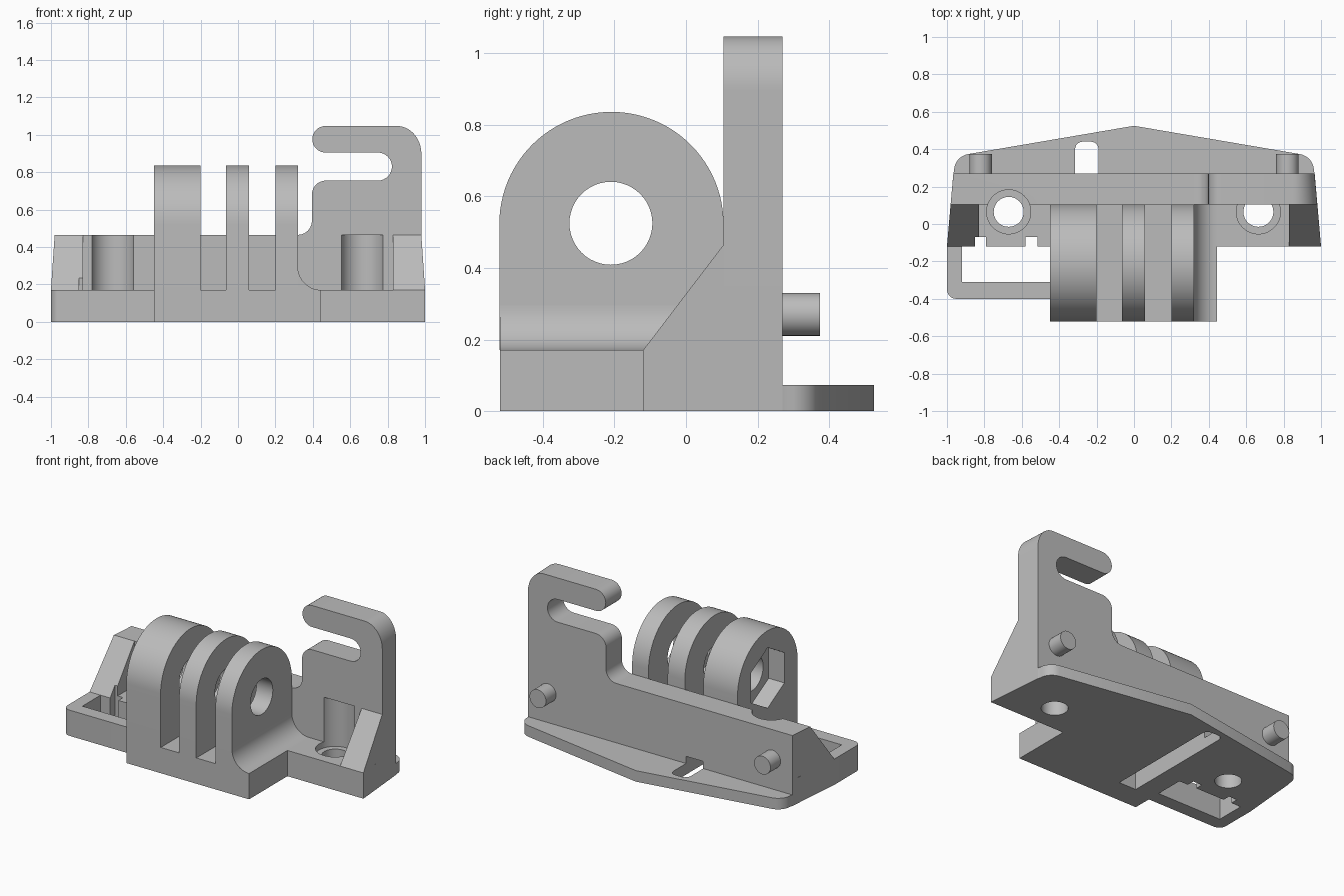
import bpy, bmesh
from math import radians, cos, sin
from mathutils import Vector

if "Cube" in bpy.data.objects:
    bpy.data.objects.remove(bpy.data.objects["Cube"], do_unlink=True)

GREY = (0.5, 0.5, 0.5, 1)
mat = bpy.data.materials.new("plain grey")
mat.use_nodes = True
mat.diffuse_color = GREY
mat.node_tree.nodes["Principled BSDF"].inputs["Base Color"].default_value = GREY


def arc(cx, cy, r, start, end, n=16):
    """Points on a circular arc, angles in degrees."""
    angles = [radians(start + (end - start) * i / n) for i in range(n + 1)]
    return [(cx + r * cos(a), cy + r * sin(a)) for a in angles]


def circle(cx, cy, r, n=48, turn=0):
    return arc(cx, cy, r, turn, turn + 360, n)[:-1]


def box(x0, x1, y0, y1):
    return [(x0, y0), (x1, y0), (x1, y1), (x0, y1)]


def prism(name, outline, axis, lo, hi):
    """Extrude a 2D outline along one axis."""
    place = {"x": lambda a, b, h: (h, a, b),
             "y": lambda a, b, h: (a, h, b),
             "z": lambda a, b, h: (a, b, h)}[axis]
    bm = bmesh.new()
    face = bm.faces.new([bm.verts.new(place(a, b, lo)) for a, b in outline])
    top = bmesh.ops.extrude_face_region(bm, geom=[face])["geom"]
    bmesh.ops.translate(bm, verts=[v for v in top if isinstance(v, bmesh.types.BMVert)],
                        vec=Vector(place(0, 0, hi - lo)))
    bmesh.ops.recalc_face_normals(bm, faces=bm.faces)
    mesh = bpy.data.meshes.new(name)
    bm.to_mesh(mesh)
    bm.free()
    mesh.materials.append(mat)
    obj = bpy.data.objects.new(name, mesh)
    bpy.context.collection.objects.link(obj)
    return obj


def activate(obj):
    bpy.ops.object.select_all(action="DESELECT")
    obj.select_set(True)
    bpy.context.view_layer.objects.active = obj


def cut(obj, cutters):
    activate(obj)
    for cutter in cutters:
        mod = obj.modifiers.new("cut", "BOOLEAN")
        mod.operation, mod.solver, mod.object = "DIFFERENCE", "EXACT", cutter
        bpy.ops.object.modifier_apply(modifier=mod.name)


def taper(obj):
    """Lean the outer ends inward toward the back."""
    for v in obj.data.vertices:
        weight = min(1, max(0, (abs(v.co.x) - 0.85) / 0.15))
        v.co.x -= weight * 0.0875 * (v.co.y + 0.12) * (1 if v.co.x > 0 else -1)


BASE_TOP, WALL_TOP, FRONT, BACK = 0.17, 0.465, 0.105, 0.27

# Base with the side arm
base = prism("base", [(-0.45, -0.52), (0.445, -0.52), (0.445, -0.12), (1, -0.12),
                      (0.966, BACK), (-0.966, BACK), (-1, -0.12)]
             + arc(-0.95, -0.35, 0.05, 180, 270, 8) + [(-0.45, -0.4)], "z", 0, BASE_TOP)

# Pointed rear flange with rounded corners
flange = prism("rear_flange", [(-0.966, BACK), (0.966, BACK)]
               + arc(0.872, 0.285, 0.09, 0, 80, 8) + [(0, 0.525)]
               + arc(-0.872, 0.285, 0.09, 100, 180, 8), "z", 0, 0.073)

# Back wall with the hook
wall = prism("wall_and_hook", [(1, BASE_TOP)]
             + arc(0.85, 0.897, 0.15, 0, 90)
             + arc(0.468, 0.976, 0.071, 90, 270)
             + arc(0.748, 0.83, 0.075, 90, -90)
             + arc(0.47, 0.68, 0.075, 90, 180, 10)
             + arc(0.32, 0.54, 0.075, 0, -90, 10)
             + [(-1, WALL_TOP), (-1, BASE_TOP)], "y", FRONT, BACK)
taper(wall)

# Sloped end gussets
gussets = []
for side, (lo, hi) in {"right": (-1, -0.83), "left": (0.83, 1)}.items():
    gusset = prism(side + "_gusset",
                   [(-0.12, BASE_TOP), (FRONT, BASE_TOP), (FRONT, WALL_TOP)], "x", lo, hi)
    taper(gusset)
    gussets.append(gusset)

# Three hinge lugs
lug_outline = ([(-0.522, BASE_TOP), (FRONT, BASE_TOP)]
               + arc(-0.2085, 0.523, 0.3135, 0, 180, 48))
lugs = [prism(name, lug_outline, "x", lo, hi) for name, lo, hi in
        (("thick_lug", -0.45, -0.2), ("middle_lug", -0.065, 0.06), ("left_lug", 0.2, 0.32))]

# Fillet beside the outer lug
fillet = prism("lug_fillet", [(0.32, BASE_TOP)] + arc(0.445, 0.295, 0.125, 270, 180),
               "y", -0.52, FRONT)

# Rear pegs
pegs = [prism(side + "_peg", circle(x, 0.27, 0.06, 32), "y", BACK, 0.375)
        for side, x in (("right", -0.82), ("left", 0.82))]

# Cutters: screw holes, counterbores, bore, nut pocket, arm window, groove
holes = [prism("hole_cutter", circle(x, 0.065, 0.08), "z", -0.1, 0.3) for x in (-0.67, 0.665)]
bores = [prism("counterbore_cutter", circle(x, 0.065, 0.118), "z", 0.13, top)
         for x, top in ((-0.67, 0.6), (0.665, WALL_TOP))]
pivot = prism("pivot_cutter", circle(-0.21, 0.525, 0.116), "x", -0.6, 0.6)
nut = prism("nut_cutter", circle(-0.21, 0.525, 0.2, 6, 30), "x", -0.6, -0.335)
window = prism("window_cutter", [(-0.92, -0.31), (-0.45, -0.31), (-0.45, -0.12),
                                 (-0.515, -0.12), (-0.515, -0.07), (-0.58, -0.07),
                                 (-0.58, -0.12), (-0.79, -0.12), (-0.79, -0.07),
                                 (-0.85, -0.07), (-0.85, -0.12), (-0.92, -0.12)],
               "z", -0.1, 0.6)
groove = prism("groove_cutter", [(-0.315, -0.36), (-0.19, -0.36)]
               + arc(-0.23, 0.4, 0.04, 0, 90, 6) + arc(-0.275, 0.4, 0.04, 90, 180, 6),
               "z", -0.1, 0.12)

cut(base, holes + bores + [window, groove])
cut(flange, [groove])
cut(wall, bores)
cut(gussets[0], [window])
for lug in lugs:
    cut(lug, [pivot])
cut(lugs[0], [nut])

for cutter in holes + bores + [pivot, nut, window, groove]:
    bpy.data.objects.remove(cutter, do_unlink=True)

# Smooth curved faces, keep edges sharp
for part in [base, flange, wall, fillet] + gussets + lugs + pegs:
    activate(part)
    bpy.ops.object.shade_smooth_by_angle(angle=radians(30))
